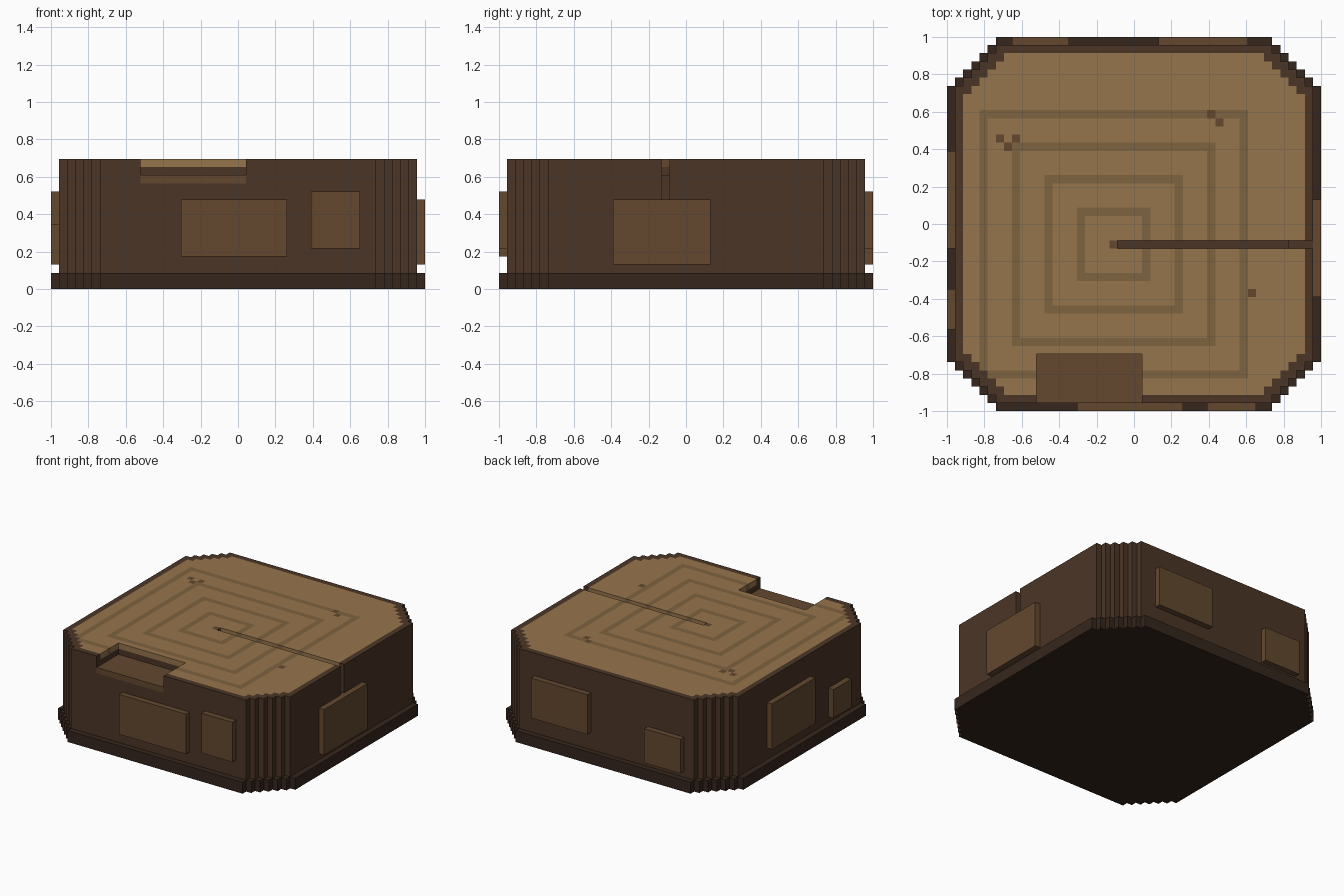
import bpy, bmesh

if "Cube" in bpy.data.objects:
    bpy.data.objects.remove(bpy.data.objects["Cube"])

U = 2 / 46  # one block


def material(name, hexcol):
    m = bpy.data.materials.new(name)
    rgb = [int(hexcol[i:i + 2], 16) / 255 for i in (0, 2, 4)]
    m.diffuse_color = [((c + 0.055) / 1.055) ** 2.4 for c in rgb] + [1]
    m.use_nodes = True
    m.node_tree.nodes["Principled BSDF"].inputs["Base Color"].default_value = m.diffuse_color
    return m


WOOD = material("wood", "96754d")
RING = material("ring_wood", "7f6340")
BARK = material("bark", "4b3526")
PATCH = material("light_bark", "63482f")
ROOT = material("dark_bark", "35261d")


def finish(name, bm, *mats):
    bmesh.ops.recalc_face_normals(bm, faces=bm.faces)
    me = bpy.data.meshes.new(name)
    bm.to_mesh(me)
    bm.free()
    for m in mats:
        me.materials.append(m)
    ob = bpy.data.objects.new(name, me)
    bpy.context.collection.objects.link(ob)
    return ob


def prism(name, outline, z0, z1, mat):
    bm = bmesh.new()
    f = bm.faces.new([bm.verts.new((x * U, y * U, z0 * U)) for x, y in outline])
    ext = bmesh.ops.extrude_face_region(bm, geom=[f], use_keep_orig=True)
    verts = [v for v in ext["geom"] if isinstance(v, bmesh.types.BMVert)]
    bmesh.ops.translate(bm, verts=verts, vec=(0, 0, (z1 - z0) * U))
    return finish(name, bm, mat)


def box(name, x0, x1, y0, y1, z0, z1, mat):
    return prism(name, [(x0, y0), (x1, y0), (x1, y1), (x0, y1)], z0, z1, mat)


def stepped(half, flat):
    """Square outline with staircase corners."""
    quarter = []
    for k in range(half - flat):
        quarter += [(half - k, flat + k), (half - k - 1, flat + k)]
    quarter.append((flat, half))
    pts = []
    for _ in range(4):
        pts += quarter
        quarter = [(-y, x) for x, y in quarter]
    return pts


def inside(x, y, half, flat):
    i, j = (abs(c + 0.5) - 0.5 for c in (x, y))
    return max(i, j) < half and i + j <= half + flat - 2


def cut(ob, *bounds):
    c = box("cutter", *bounds, BARK)
    c.hide_render = True
    mod = ob.modifiers.new("cut", "BOOLEAN")
    mod.operation, mod.object, mod.solver = "DIFFERENCE", c, "EXACT"
    bpy.context.view_layer.objects.active = ob
    bpy.ops.object.modifier_apply(modifier=mod.name)
    bpy.data.objects.remove(c)


# root flare and bark body, with notch and split cut out
prism("root_base", stepped(23, 17), 0, 2, ROOT)
body = prism("bark_body", stepped(22, 17), 2, 15, BARK)
cut(body, -12, 1, -25, -16, 13, 18)
cut(body, -2, 20, -3, -2, 14, 18)
cut(body, 19, 25, -3, -2, 11, 18)

# light step lying in the notch
box("notch_step", -12, 1, -22, -16, 13, 14, PATCH)

# sawn top layer: bark rim, wood, growth rings and knots
KNOTS = {(-17, 10), (-15, 10), (-16, 9), (9, 13), (10, 12), (14, -9), (-3, -3)}


def top_cell(x, y):
    if not inside(x, y, 22, 17):
        return None
    if (-12 <= x < 1 and y < -16) or (x >= -2 and y == -3):
        return None
    if not inside(x, y, 21, 16):
        return 2
    if (x, y) in KNOTS:
        return 3
    return 1 if max(abs(x + 3), abs(y + 3)) in (4, 8, 12, 16) else 0


bm = bmesh.new()
cache = {}


def vert(x, y, z):
    if (x, y, z) not in cache:
        cache[x, y, z] = bm.verts.new((x * U, y * U, z * U))
    return cache[x, y, z]


for x in range(-22, 22):
    for y in range(-22, 22):
        kind = top_cell(x, y)
        if kind is None:
            continue
        c = [(x, y), (x + 1, y), (x + 1, y + 1), (x, y + 1)]
        bm.faces.new([vert(*p, 16) for p in c]).material_index = kind
        for k, (dx, dy) in enumerate([(0, -1), (1, 0), (0, 1), (-1, 0)]):
            if top_cell(x + dx, y + dy) is None:
                a, b = c[k], c[(k + 1) % 4]
                quad = [vert(*a, 15), vert(*b, 15), vert(*b, 16), vert(*a, 16)]
                bm.faces.new(quad).material_index = kind
finish("sawn_top", bm, WOOD, RING, BARK, PATCH)

# raised bark plates on all four sides: start, end, bottom, top
SIDES = {
    "front": [(-7, 6, 4, 11), (9, 15, 5, 12)],
    "back": [(3, 14, 5, 12), (-15, -8, 3, 9)],
    "right": [(-9, 3, 3, 11)],
    "left": [(-3, 9, 4, 12), (-13, -8, 3, 8)],
}
for side, plates in SIDES.items():
    d = (22, 23) if side in ("right", "back") else (-23, -22)
    for n, (a, b, z0, z1) in enumerate(plates):
        span = (a, b, *d) if side in ("front", "back") else (*d, a, b)
        box(f"{side}_bark_plate_{n + 1}", *span, z0, z1, PATCH)
